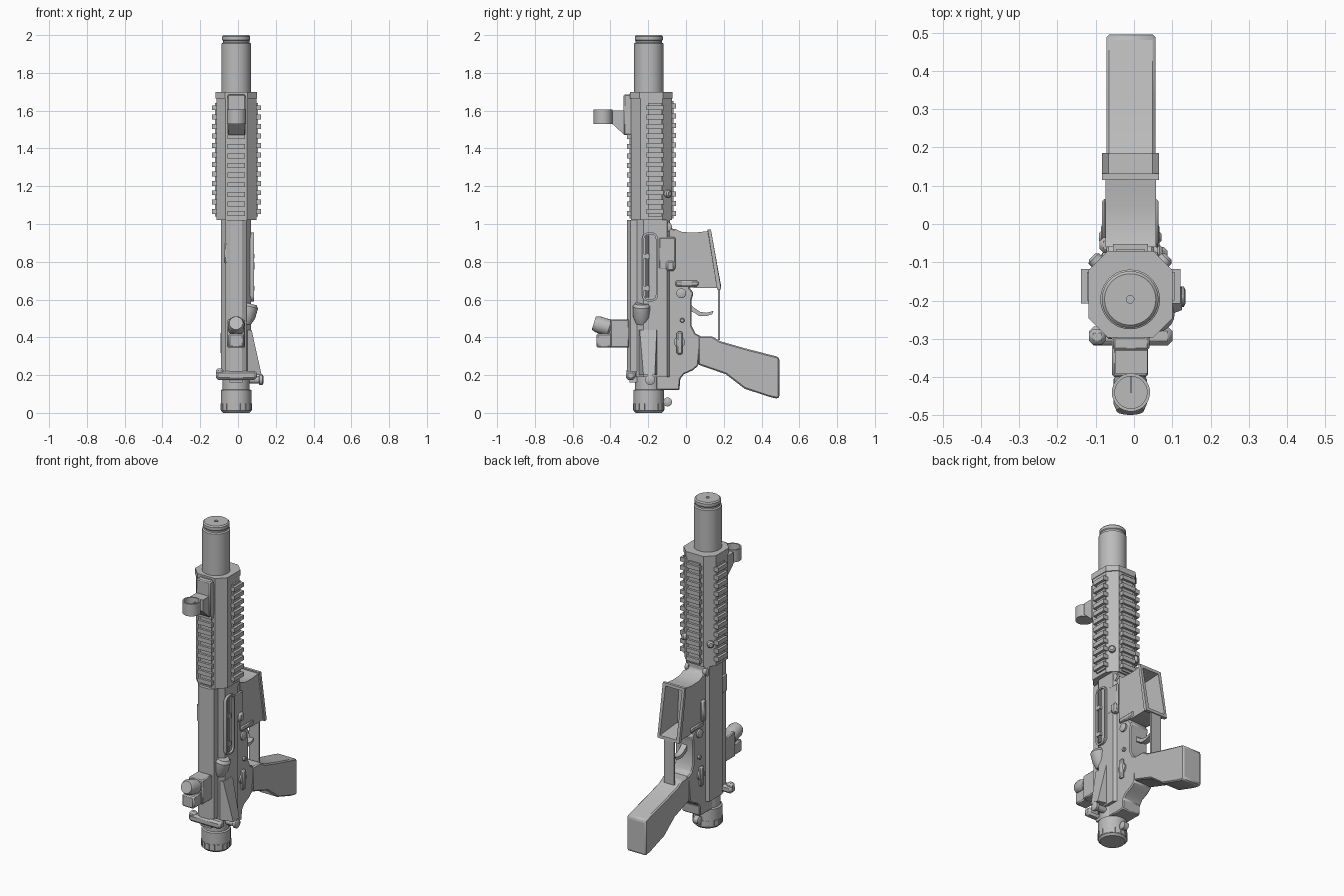
import bpy, bmesh, math
from mathutils import Vector, Matrix

CX, BY = -0.01, -0.197          # barrel axis
grey = bpy.data.materials.new("grey metal")
grey.diffuse_color = (0.5, 0.5, 0.5, 1)


def finish(name, bm, bevel=0, smooth=True):
    bmesh.ops.recalc_face_normals(bm, faces=bm.faces)
    me = bpy.data.meshes.new(name)
    bm.to_mesh(me)
    bm.free()
    me.materials.append(grey)
    if smooth:
        me.shade_smooth()
        me.set_sharp_from_angle(angle=math.radians(32))
    ob = bpy.data.objects.new(name, me)
    bpy.context.collection.objects.link(ob)
    if bevel:
        m = ob.modifiers.new("bevel", 'BEVEL')
        m.width, m.segments, m.limit_method = bevel, 1, 'ANGLE'
    return ob


def add_box(bm, x, y, z):
    c = [(a + b) / 2 for a, b in (x, y, z)]
    s = [b - a for a, b in (x, y, z)]
    bmesh.ops.create_cube(bm, size=1, matrix=Matrix.Translation(c) @ Matrix.Diagonal((*s, 1)))


def box(name, x, y, z, bevel=0):
    bm = bmesh.new()
    add_box(bm, x, y, z)
    return finish(name, bm, bevel)


def loft(name, rings, caps=(True, True), bevel=0):
    """Skin a list of equal-length point rings."""
    bm = bmesh.new()
    vs = [[bm.verts.new(p) for p in r] for r in rings]
    n = len(vs[0])
    for a, b in zip(vs, vs[1:]):
        for i in range(n):
            bm.faces.new((a[i], a[(i + 1) % n], b[(i + 1) % n], b[i]))
    if caps[0]:
        bm.faces.new(vs[0])
    if caps[1]:
        bm.faces.new(vs[-1])
    return finish(name, bm, bevel)


def side(name, pts, x, bevel=0):
    """Side (y, z) profile extruded across x."""
    return loft(name, [[(k, p[0], p[1]) for p in pts] for k in x], bevel=bevel)


def column(name, pts, z, bevel=0):
    """Plan (x, y) profile extruded up z."""
    return loft(name, [[(p[0], p[1], k) for p in pts] for k in z], bevel=bevel)


def turned(name, steps, origin, axis=(0, 0, 1), n=32):
    """Turned part from (radius, height) steps along an axis."""
    rot = Vector((0, 0, 1)).rotation_difference(Vector(axis)).to_matrix()
    o = Vector(origin)
    return loft(name, [[o + rot @ Vector((r * math.cos(2 * math.pi * i / n),
                                          r * math.sin(2 * math.pi * i / n), h))
                        for i in range(n)] for r, h in steps])


def chamfered(x0, x1, y0, y1, c):
    return [(x0 + c, y0), (x1 - c, y0), (x1, y0 + c), (x1, y1 - c),
            (x1 - c, y1), (x0 + c, y1), (x0, y1 - c), (x0, y0 + c)]


# --- barrel sleeve ---
turned("barrel_sleeve", [(0.078, 1.68), (0.078, 1.955), (0.07, 1.96), (0.07, 1.97),
                         (0.074, 1.975), (0.074, 1.993), (0.067, 2.0), (0.01, 2.0),
                         (0.01, 1.99)], (CX, BY, 0), n=40)

# --- handguard with four toothed rails ---
column("handguard", chamfered(-0.115, 0.097, -0.292, -0.075, 0.05), (1.02, 1.70))
column("handguard_collar", chamfered(-0.119, 0.101, -0.296, -0.071, 0.05), (1.665, 1.70))


def rail(name, axis, base, top, lo, hi, z0, z1):
    """Rail strip from base outwards to top, with evenly spaced teeth."""
    bm = bmesh.new()
    mid = base + (top - base) * 0.5
    n = round((z1 - z0) / 0.05)

    def put(a, b, inset, z):
        depth, width = tuple(sorted((a, b))), (lo + inset, hi - inset)
        add_box(bm, *((depth, width) if axis == 'x' else (width, depth)), z)
    put(base, mid, 0.008, (z0, z1))
    for i in range(n):
        z = z0 + (i + 0.25) * (z1 - z0) / n
        put(base, top, 0, (z, z + 0.026))
    finish(name, bm)


rail("right_rail", 'x', 0.09, 0.122, -0.208, -0.118, 1.04, 1.64)
rail("left_rail", 'x', -0.108, -0.138, -0.208, -0.118, 1.04, 1.64)
rail("front_rail", 'y', -0.285, -0.312, -0.055, 0.037, 1.03, 1.69)
rail("back_rail", 'y', -0.08, -0.052, -0.055, 0.037, 1.03, 1.65)
for s in (-1, 1):
    turned("handguard_stud", [(0.02, 0), (0.02, 0.035), (0.012, 0.042)],
           (CX + s * 0.07, -0.115, 1.16), (s, 1, 0), 12)

# --- front sight ---
box("front_sight_base", (-0.055, 0.04), (-0.33, -0.285), (1.47, 1.685), 0.006)
side("front_sight_post", [(-0.325, 1.47), (-0.39, 1.53), (-0.39, 1.60), (-0.325, 1.60)], (-0.05, 0.035))
turned("front_sight_ring", [(0.05, 1.53), (0.05, 1.605), (0.042, 1.605), (0.042, 1.53), (0.05, 1.53)],
       (-0.008, -0.44, 0)).data.update()
box("front_sight_pin", (-0.011, -0.005), (-0.44, -0.39), (1.55, 1.58))

# --- upper receiver ---
column("upper_receiver", [(-0.06, -0.265), (0.04, -0.265), (0.07, -0.225), (0.07, -0.10),
                          (0.05, -0.085), (-0.07, -0.085), (-0.09, -0.10), (-0.09, -0.225)], (0.19, 1.02))
column("upper_flat_top", [(-0.04, -0.312), (0.02, -0.312), (0.045, -0.295), (0.045, -0.255),
                          (-0.065, -0.255), (-0.065, -0.295)], (0.22, 1.02))
box("left_tab", (-0.075, -0.042), (-0.30, -0.24), (0.79, 0.90), 0.008)

# --- ejection port: rounded frame with recessed panel and rod ---
def slot(y0, y1, z0, z1, r):
    return [(cy + r * math.cos(a), cz + r * math.sin(a))
            for cy, cz, q in ((y1 - r, z1 - r, 0), (y0 + r, z1 - r, 1), (y0 + r, z0 + r, 2), (y1 - r, z0 + r, 3))
            for a in [(q + k / 4) * math.pi / 2 for k in range(5)]]


outer, inner = slot(-0.232, -0.15, 0.59, 0.955, 0.03), slot(-0.222, -0.16, 0.60, 0.945, 0.024)
loft("port_frame", [[(x, *p) for p in ps] for x, ps in
                    ((0.06, outer), (0.084, outer), (0.084, inner), (0.072, inner))])
turned("port_rod", [(0.009, 0.61), (0.009, 0.94)], (0.075, -0.205, 0), n=10)
for z in (0.66, 0.83):
    box("port_hinge", (0.065, 0.088), (-0.222, -0.19), (z - 0.012, z + 0.012))
box("port_rib", (0.06, 0.074), (-0.145, -0.055), (0.76, 0.93), 0.008)

# --- forward assist and side wedge ---
turned("forward_assist", [(0.03, -0.06), (0.045, -0.02), (0.047, 0.035), (0.035, 0.05)],
       (0.052, -0.235, 0.53), (0.25, 0, 1), 20)
loft("side_wedge", [[(0.05, -0.25, 0.20), (0.125, -0.225, 0.20), (0.125, -0.165, 0.20), (0.05, -0.15, 0.20)],
                    [(0.05, -0.25, 0.44), (0.072, -0.245, 0.44), (0.072, -0.155, 0.44), (0.05, -0.15, 0.44)]])
turned("wedge_knob", [(0.02, 0), (0.02, 0.055), (0.027, 0.06), (0.027, 0.075), (0.018, 0.08)],
       (0.055, -0.19, 0.175), (1, 0, 0), 14)

# --- rear end: tube, notched cap, charging handle ---
turned("rear_tube", [(0.072, 0.20), (0.072, 0.125), (0.081, 0.12), (0.081, 0.012), (0.07, 0.0)], (CX, BY, 0))
bm = bmesh.new()
for i in range(16):
    a = i * math.pi / 8
    m = Matrix.Translation((CX, BY, 0.032)) @ Matrix.Rotation(a, 4, 'Z') @ Matrix.Translation((0.081, 0, 0))
    bmesh.ops.create_cube(bm, size=1, matrix=m @ Matrix.Diagonal((0.005, 0.02, 0.036, 1)))
finish("cap_ribs", bm)
box("charging_handle", (-0.117, 0.10), (-0.318, -0.268), (0.175, 0.222), 0.012)
box("charging_handle_stem", (-0.045, 0.025), (-0.30, -0.24), (0.16, 0.24))
box("charging_latch", (-0.117, -0.075), (-0.315, -0.275), (0.20, 0.235), 0.01)
turned("sling_stud", [(0.014, -0.02), (0.024, -0.015), (0.024, 0.015), (0.014, 0.02)],
       (CX, -0.098, 0.058), (1, 0, 0), 14)
box("sling_stud_neck", (-0.018, -0.002), (-0.13, -0.10), (0.05, 0.066))

# --- rear sight ---
box("rear_sight_base", (-0.057, 0.037), (-0.40, -0.30), (0.345, 0.495), 0.006)
box("rear_sight_block", (-0.05, 0.03), (-0.475, -0.39), (0.345, 0.42), 0.008)
turned("rear_sight_drum", [(0.036, -0.05), (0.044, -0.04), (0.044, 0.025), (0.036, 0.045)],
       (CX, -0.445, 0.462), (0, -0.95, 0.3), 20)

# --- lower receiver ---
side("lower_receiver", [(-0.16, 0.99), (-0.115, 1.02), (-0.095, 1.015), (-0.08, 0.98), (-0.05, 0.965),
                        (0.0, 0.95), (0.02, 0.66), (0.04, 0.635), (0.03, 0.60), (0.03, 0.46), (0.05, 0.42),
                        (0.08, 0.405), (0.065, 0.25), (0.035, 0.225), (-0.01, 0.205), (-0.03, 0.18),
                        (-0.035, 0.12), (-0.16, 0.12)], (-0.072, 0.052), 0.006)

# --- open magazine well with flared lip ---
def well(y_hi, y_lo, z_hi, z_lo, grow):
    a, b = -0.075 - grow, 0.057 + grow
    return [(a, y_hi, z_hi + grow), (b, y_hi, z_hi + grow), (b, y_lo, z_lo - grow), (a, y_lo, z_lo - grow)]


loft("magazine_well", [well(-0.06, -0.06, 0.975, 0.68, 0), well(-0.02, -0.02, 0.957, 0.67, 0),
                       well(0.05, 0.06, 0.955, 0.66, 0), well(0.115, 0.165, 0.962, 0.66, 0),
                       well(0.115, 0.165, 0.962, 0.66, 0.008), well(0.132, 0.186, 0.962, 0.66, 0.008),
                       well(0.132, 0.186, 0.962, 0.66, -0.01), well(-0.04, -0.04, 0.955, 0.68, -0.01)])

# --- trigger and guard ---
box("trigger_guard", (-0.045, 0.025), (0.169, 0.18), (0.385, 0.66))
side("trigger", [(0.02, 0.58), (0.045, 0.555), (0.075, 0.535), (0.11, 0.53), (0.145, 0.54),
                 (0.14, 0.523), (0.11, 0.513), (0.07, 0.512), (0.045, 0.53), (0.02, 0.54)], (-0.028, 0.008))

# --- grip ---
side("grip", [(0.065, 0.405), (0.14, 0.405), (0.18, 0.38), (0.32, 0.34), (0.487, 0.297), (0.495, 0.285),
              (0.495, 0.085), (0.485, 0.075), (0.44, 0.085), (0.31, 0.128), (0.21, 0.205), (0.065, 0.255)],
     (-0.072, 0.056), 0.016)

# --- controls on the receiver sides ---
for s, x in ((1, 0.05), (-1, -0.07)):
    for y, z, r in ((-0.025, 0.633, 0.026), (-0.10, 0.985, 0.026), (-0.035, 0.375, 0.03), (-0.02, 0.49, 0.012)):
        turned("receiver_pin", [(r, -0.01), (r, 0.012), (r * 0.7, 0.016)], (x, y, z), (s, 0, 0), 16)
    box("selector_lever", tuple(sorted((x, x + s * 0.022))), (-0.05, -0.018), (0.31, 0.43), 0.007)
    box("catch_plate", tuple(sorted((x, x + s * 0.014))), (-0.055, 0.065), (0.67, 0.70), 0.006)
box("magazine_catch", (0.04, 0.088), (-0.105, -0.06), (0.75, 0.805), 0.01)
box("bolt_catch", (-0.09, -0.06), (-0.075, -0.035), (0.70, 0.83), 0.01)
